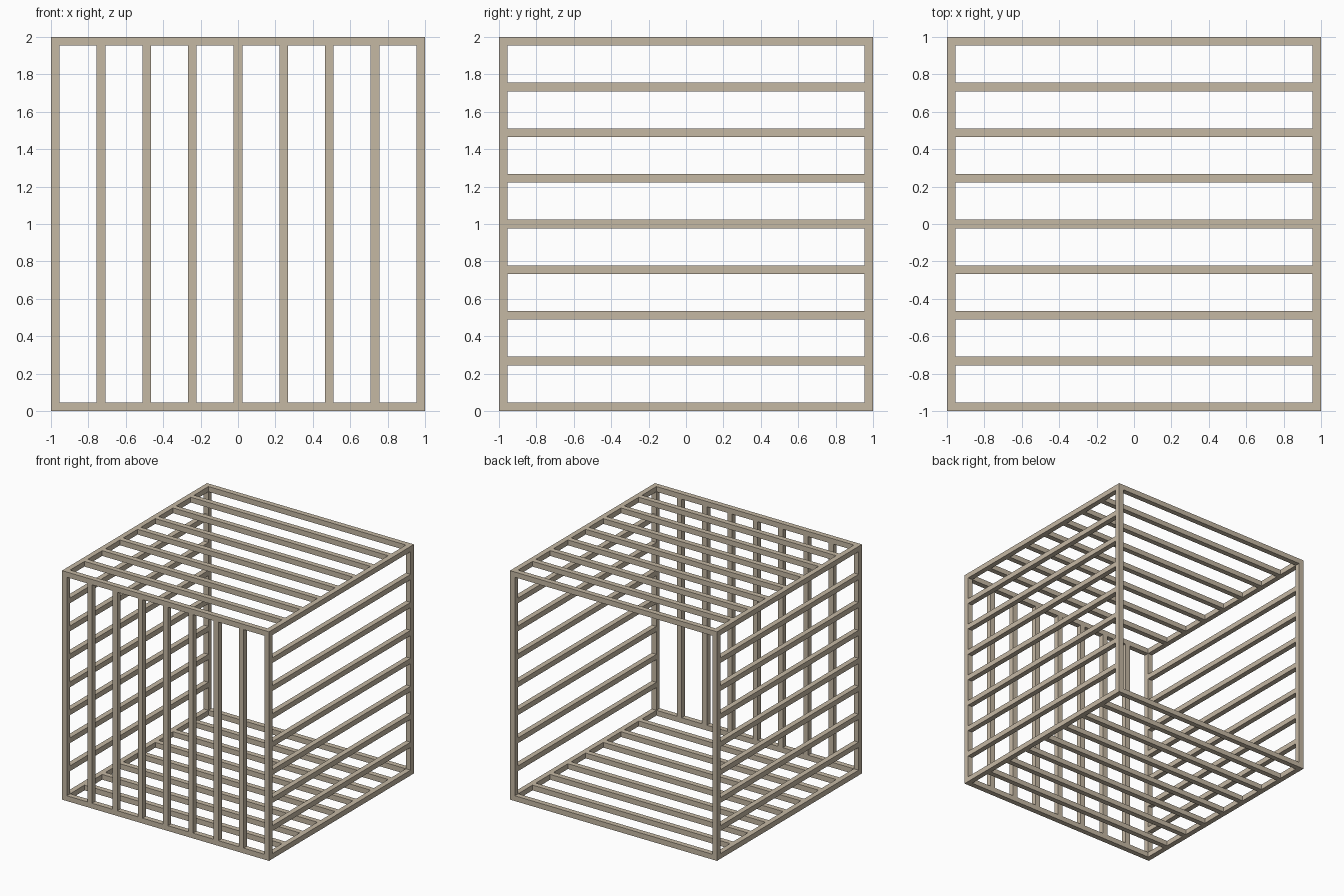
import bpy

if "Cube" in bpy.data.objects:
    bpy.data.objects.remove(bpy.data.objects["Cube"])

T = 0.046            # bar thickness
C = 1 - T / 2        # centre line of the outer bars
INNER = 2 - 2 * T    # clear span between outer bars
STEP = C / 4         # slat spacing

wood = bpy.data.materials.new("tan_wood")
wood.diffuse_color = (0.56, 0.48, 0.37, 1)
wood.use_nodes = True
wood.node_tree.nodes["Principled BSDF"].inputs["Base Color"].default_value = wood.diffuse_color


def bar(name, centre, axis, length):
    """Square bar along an axis; centre is relative to the cage middle."""
    size = [T, T, T]
    size[axis] = length
    bpy.ops.mesh.primitive_cube_add(size=1, location=(centre[0], centre[1], centre[2] + 1))
    ob = bpy.context.object
    ob.name = name
    ob.scale = size
    bpy.ops.object.transform_apply(location=False, rotation=False, scale=True)
    ob.data.materials.append(wood)


# Outer frame: full-height posts with rails fitted between them
for a in (-C, C):
    for b in (-C, C):
        bar("corner_post", (a, b, 0), 2, 2)
        bar("cross_rail", (0, a, b), 0, INNER)
        bar("side_rail", (a, 0, b), 1, INNER)

# Slats: upright at the front, lengthwise on the sides, crosswise on roof and floor; back is open
for i in range(-3, 4):
    p = i * STEP
    bar("front_slat", (p, -C, 0), 2, INNER)
    for s in (-C, C):
        bar("side_slat", (s, 0, p), 1, INNER)
        bar("roof_slat" if s > 0 else "floor_slat", (0, p, s), 0, INNER)
